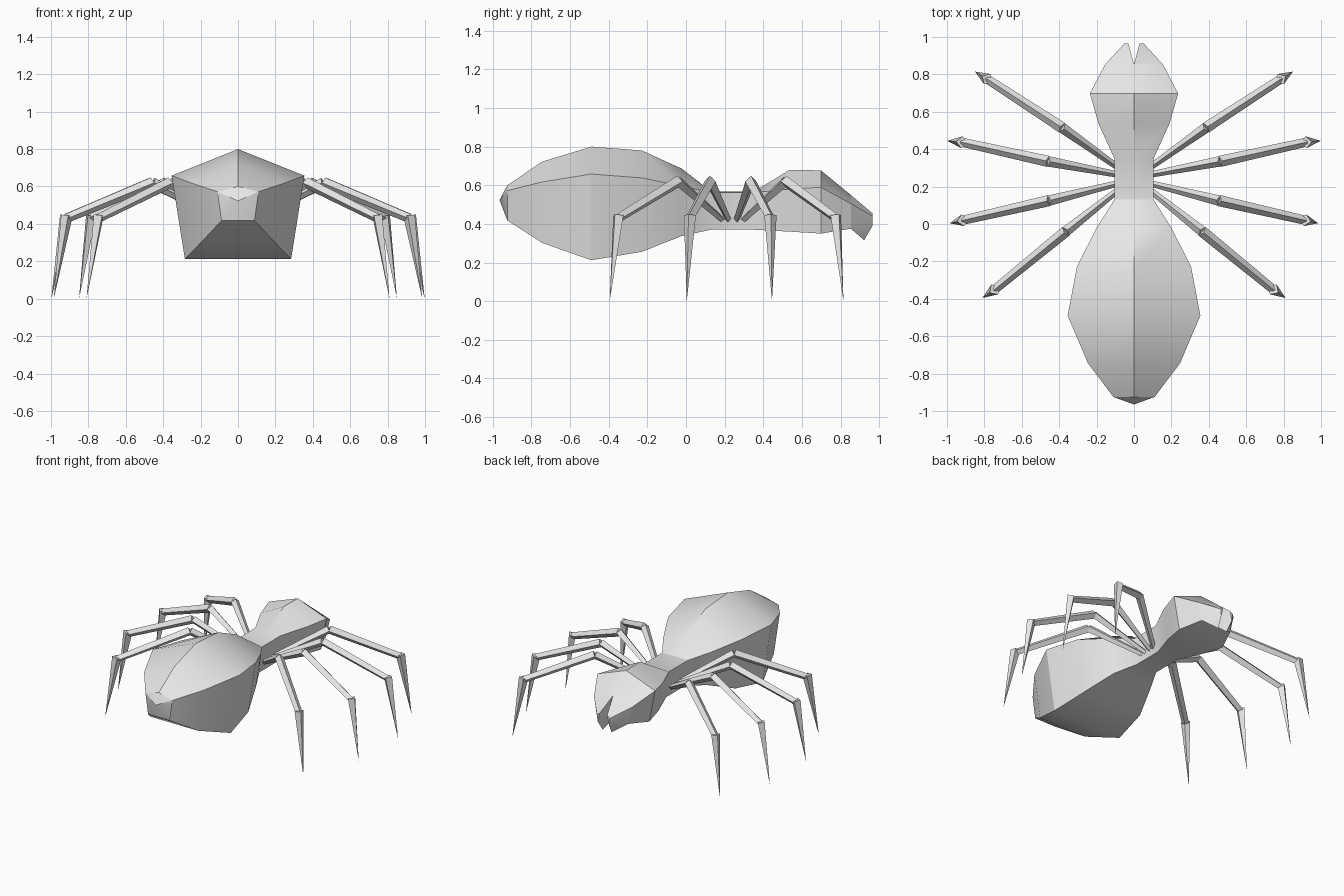
import bpy, bmesh, math
from mathutils import Vector

if "Cube" in bpy.data.objects:
    bpy.data.objects.remove(bpy.data.objects["Cube"])

grey = bpy.data.materials.new("plain grey")
grey.diffuse_color = (0.8, 0.8, 0.8, 1)
grey.use_nodes = True
grey.node_tree.nodes["Principled BSDF"].inputs["Base Color"].default_value = grey.diffuse_color


def finish(bm, name, angle=30):
    bmesh.ops.recalc_face_normals(bm, faces=bm.faces)
    me = bpy.data.meshes.new(name)
    bm.to_mesh(me)
    bm.free()
    me.materials.append(grey)
    ob = bpy.data.objects.new(name, me)
    bpy.context.collection.objects.link(ob)
    if angle:
        bpy.ops.object.select_all(action='DESELECT')
        ob.select_set(True)
        bpy.context.view_layer.objects.active = ob
        bpy.ops.object.shade_smooth_by_angle(angle=math.radians(angle))
    return ob


def bridge(bm, a, b):
    n = len(a)
    for i in range(n):
        bm.faces.new((a[i], a[(i + 1) % n], b[(i + 1) % n], b[i]))


# Body: pentagon sections (y, half width, ridge z, shoulder z, bottom z)
sections = [
    (-0.925, 0.11, 0.60, 0.572, 0.418),
    (-0.745, 0.246, 0.722, 0.617, 0.302),
    (-0.49, 0.355, 0.80, 0.658, 0.212),
    (-0.228, 0.305, 0.78, 0.638, 0.256),
    (-0.02, 0.20, 0.685, 0.595, 0.338),
    (0.13, 0.105, 0.567, 0.563, 0.37),
    (0.35, 0.105, 0.567, 0.563, 0.37),
    (0.537, 0.19, 0.68, 0.58, 0.36),
    (0.698, 0.236, 0.677, 0.59, 0.35),
    (0.853, 0.155, 0.55, 0.505, 0.375),
]
bm = bmesh.new()
rings = []
for y, w, top, sh, bot in sections:
    pts = [(0, top), (w, sh), (w * 0.8, bot), (-w * 0.8, bot), (-w, sh)]
    rings.append([bm.verts.new((x, y, z)) for x, z in pts])
for a, b in zip(rings, rings[1:]):
    bridge(bm, a, b)
tail = bm.verts.new((0, -0.965, 0.523))
for i in range(5):
    bm.faces.new((rings[0][i], rings[0][(i + 1) % 5], tail))
bm.faces.new(rings[-1])
finish(bm, "body")

# Fangs: hooked wedges continuing the front of the head
fang = [(0, 0.853, 0.55), (0.155, 0.853, 0.505), (0.124, 0.853, 0.375),
        (0, 0.853, 0.375), (0.03, 0.965, 0.455), (0.052, 0.965, 0.44),
        (0.046, 0.965, 0.39), (0.036, 0.922, 0.316)]
for side, label in ((1, "right"), (-1, "left")):
    bm = bmesh.new()
    for x, y, z in fang:
        bm.verts.new((x * side, y, z))
    bmesh.ops.convex_hull(bm, input=bm.verts)
    finish(bm, label + "_fang")


def segment(bm, p, q, r0, r1):
    """Tapered four sided bar with an edge on top."""
    p, q = Vector(p), Vector(q)
    d = (q - p).normalized()
    s = d.cross(Vector((0, 0, 1))).normalized()
    u = s.cross(d)

    def ring(c, r):
        return [bm.verts.new(c + v * r) for v in (s, u, -s, -u)]
    a = ring(p, r0)
    bm.faces.new(a)
    if r1:
        b = ring(q, r1)
        bridge(bm, a, b)
        bm.faces.new(b)
    else:
        tip = bm.verts.new(q)
        for i in range(4):
            bm.faces.new((a[i], a[(i + 1) % 4], tip))


# Legs: hip, knee, ankle and foot of each, mirrored to both sides
legs = {
    "front_leg": [(0.075, 0.295, 0.42), (0.385, 0.515, 0.62), (0.785, 0.775, 0.43), (0.85, 0.815, 0)],
    "front_middle_leg": [(0.075, 0.262, 0.42), (0.46, 0.335, 0.62), (0.92, 0.437, 0.43), (0.998, 0.445, 0)],
    "rear_middle_leg": [(0.075, 0.22, 0.42), (0.455, 0.125, 0.62), (0.915, 0.02, 0.43), (0.985, 0.004, 0)],
    "rear_leg": [(0.075, 0.19, 0.42), (0.365, -0.04, 0.62), (0.745, -0.35, 0.43), (0.81, -0.395, 0)],
}
for name, path in legs.items():
    for side, label in ((1, "right_"), (-1, "left_")):
        hip, knee, ankle, foot = [(x * side, y, z) for x, y, z in path]
        bm = bmesh.new()
        segment(bm, hip, knee, 0.016, 0.028)
        segment(bm, knee, ankle, 0.03, 0.024)
        segment(bm, Vector(ankle) + Vector((0, 0, 0.015)), foot, 0.032, 0)
        finish(bm, label + name, 0)
